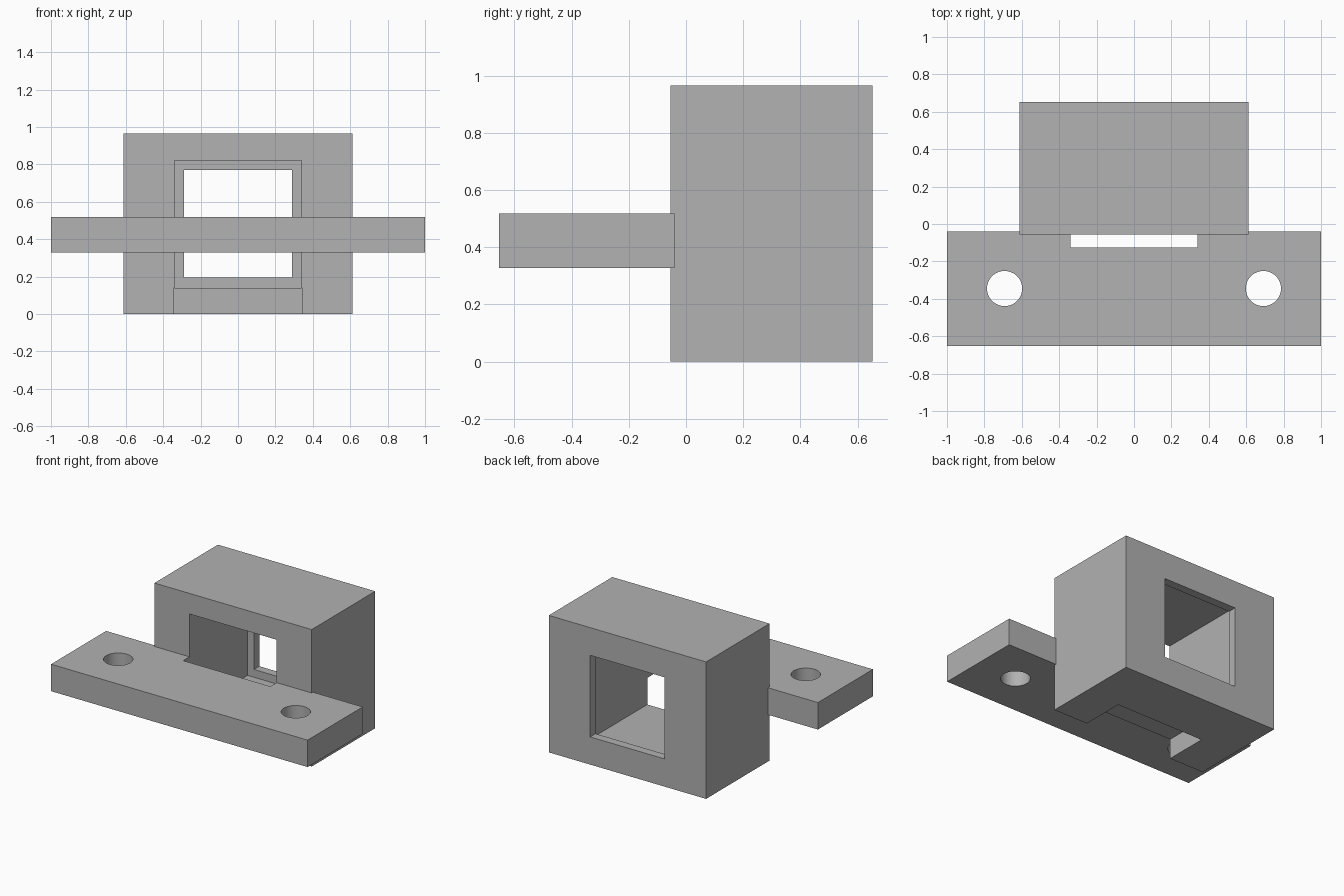
import bpy

# Remove the default cube only
default = bpy.data.objects.get("Cube")
if default:
    bpy.data.objects.remove(default, do_unlink=True)

GREY = (0.445, 0.445, 0.445, 1.0)
grey = bpy.data.materials.new("plain_grey")
grey.use_nodes = True
grey.diffuse_color = GREY
for node in grey.node_tree.nodes:
    if node.type == 'BSDF_PRINCIPLED':
        node.inputs["Base Color"].default_value = GREY


def box(name, half_width, y0, y1, z0, z1):
    """Box centred on x = 0, given by its y and z ranges."""
    bpy.ops.mesh.primitive_cube_add(size=1, location=(0, (y0 + y1) / 2, (z0 + z1) / 2))
    obj = bpy.context.object
    obj.name = name
    obj.scale = (2 * half_width, y1 - y0, z1 - z0)
    bpy.ops.object.transform_apply(location=True, rotation=False, scale=True)
    obj.data.materials.append(grey)
    return obj


def cut(target, cutter):
    """Subtract the cutter from the target and discard it."""
    cutter.hide_render = True
    mod = target.modifiers.new("cut", 'BOOLEAN')
    mod.operation = 'DIFFERENCE'
    mod.solver = 'EXACT'
    mod.object = cutter
    bpy.ops.object.select_all(action='DESELECT')
    bpy.context.view_layer.objects.active = target
    target.select_set(True)
    bpy.ops.object.modifier_apply(modifier=mod.name)
    bpy.data.objects.remove(cutter, do_unlink=True)


# Housing: deep front cavity, smaller window through the thin back wall
housing = box("housing", 0.613, -0.055, 0.652, 0, 0.965)
cut(housing, box("cavity_cutter", 0.34, -0.2, 0.592, 0.14, 0.82))
cut(housing, box("back_window_cutter", 0.29, 0.5, 0.8, 0.195, 0.77))
# Notch through the floor at the front
cut(housing, box("floor_notch_cutter", 0.345, -0.2, 0.255, -0.1, 0.14))

# Mounting flange with a notch in front of the cavity and two screw holes
flange = box("mounting_flange", 1.0, -0.653, -0.04, 0.328, 0.518)
cut(flange, box("flange_notch_cutter", 0.34, -0.125, 0.1, 0.2, 0.7))
for side in (-1, 1):
    bpy.ops.mesh.primitive_cylinder_add(vertices=48, radius=0.094, depth=0.5,
                                        location=(side * 0.692, -0.345, 0.42))
    hole = bpy.context.object
    hole.data.materials.append(grey)
    cut(flange, hole)

# Smooth the round holes, keep the box edges sharp
bpy.ops.object.select_all(action='DESELECT')
flange.select_set(True)
bpy.context.view_layer.objects.active = flange
bpy.ops.object.shade_smooth_by_angle()
